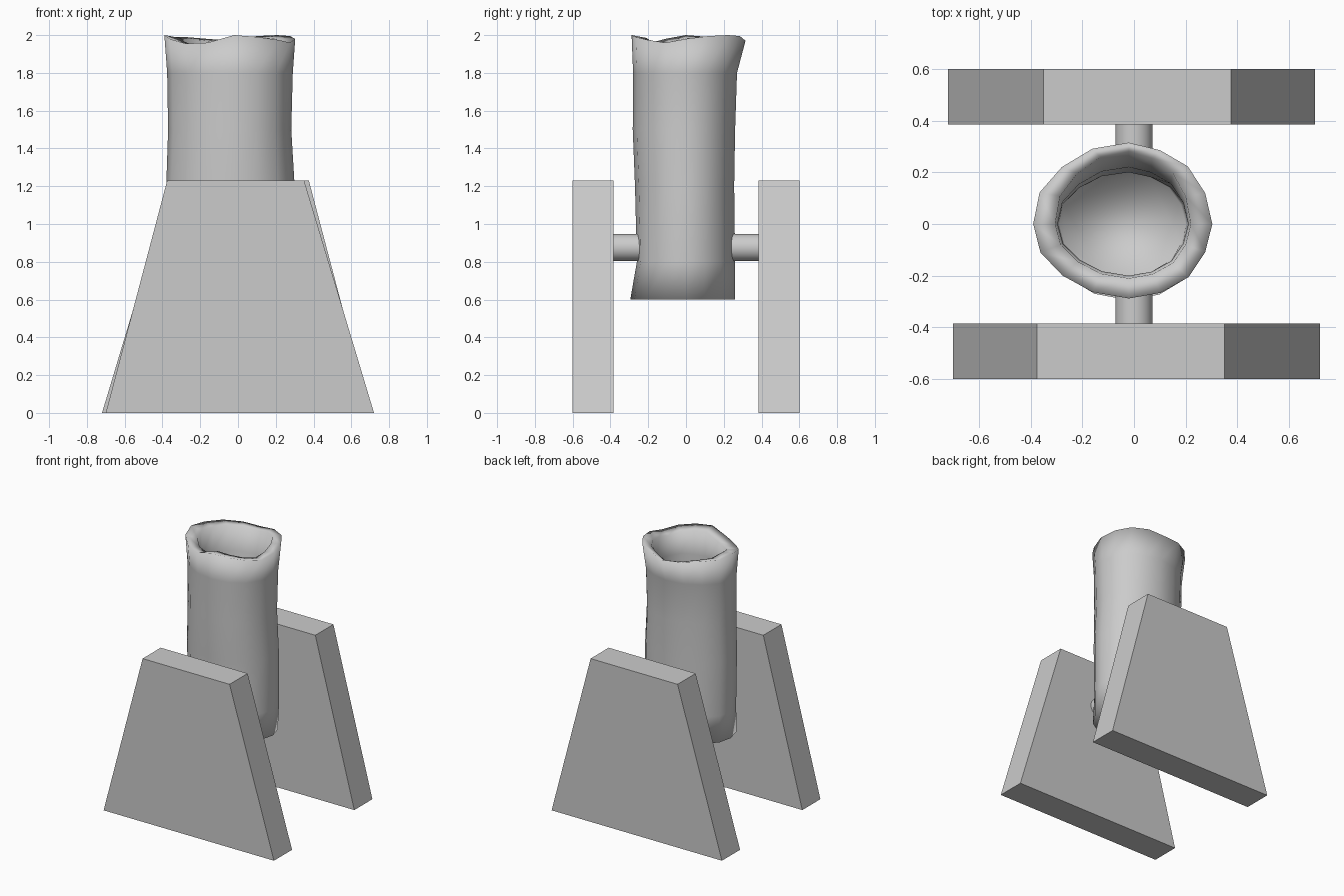
import bpy, bmesh, math

if "Cube" in bpy.data.objects:
    bpy.data.objects.remove(bpy.data.objects["Cube"])

N = 16


def finish(name, bm, smooth=False):
    bmesh.ops.recalc_face_normals(bm, faces=bm.faces)
    me = bpy.data.meshes.new(name)
    bm.to_mesh(me)
    bm.free()
    for p in me.polygons:
        p.use_smooth = smooth
    ob = bpy.data.objects.new(name, me)
    bpy.context.collection.objects.link(ob)
    return ob


def side_plate(name, s):
    # trapezoid slab; s = 1 front, -1 back (turned half round)
    outline = [(-0.70, 0), (0.72, 0), (0.35, 1.23), (-0.375, 1.23)]
    bm = bmesh.new()
    a = [bm.verts.new((s * x, -0.60 * s, z)) for x, z in outline]
    b = [bm.verts.new((s * x, -0.385 * s, z)) for x, z in outline]
    bm.faces.new(a)
    bm.faces.new(b)
    for i in range(4):
        j = (i + 1) % 4
        bm.faces.new((a[i], a[j], b[j], b[i]))
    finish(name, bm)


def pivot(name, s):
    # stub axle between plate and barrel
    bpy.ops.mesh.primitive_cylinder_add(
        vertices=32, radius=0.072, depth=0.19,
        location=(0, s * 0.305, 0.875), rotation=(math.pi / 2, 0, 0))
    bpy.context.object.name = name
    bpy.ops.object.shade_smooth_by_angle()


for label, s in (("front", 1), ("back", -1)):
    side_plate(label + "_side_plate", s)
    pivot(label + "_pivot", -s)

# barrel: rings of (z, left, right, front, back), outside then inside
outer = [(0.60, -0.37, 0.29, -0.295, 0.26), (0.80, -0.375, 0.30, -0.26, 0.26),
         (1.20, -0.38, 0.30, -0.27, 0.255), (1.50, -0.37, 0.282, -0.282, 0.26),
         (1.80, -0.375, 0.29, -0.28, 0.27), (2.00, -0.39, 0.303, -0.288, 0.315)]
inner = [(1.985, -0.305, 0.22, -0.21, 0.28), (1.80, -0.295, 0.21, -0.20, 0.22),
         (1.20, -0.295, 0.21, -0.20, 0.20), (0.70, -0.29, 0.20, -0.20, 0.20)]
# rim dip for each of the sixteen sides, counter-clockwise from +x
dip = [.02, .005, 0, .005, .03, .02, .01, .01, 0, .02, .045, .04, 0, .01, .025, .04]
# uneven hand-made wobble of the radius
wobble = [1, .99, 1, .98, 1, 1.0, .99, 1.01, 1, 1.0, .98, .99, 1, 1.0, 1.01, .99]

bm = bmesh.new()
rings = []
for z, l, r, f, b in outer + inner:
    ring = []
    for i in range(N):
        t = 2 * math.pi * i / N
        c, s = math.cos(t), math.sin(t)
        mid = -0.02
        x = mid + c * ((r - mid) if c > 0 else (mid - l)) * wobble[i]
        y = s * (b if s > 0 else -f) * wobble[i]
        ring.append(bm.verts.new((x, y, z - (dip[i] if z > 1.9 else 0))))
    rings.append(ring)
for a, b in zip(rings, rings[1:]):
    for i in range(N):
        j = (i + 1) % N
        bm.faces.new((a[i], a[j], b[j], b[i]))
bm.faces.new(rings[0])
bm.faces.new(rings[-1])
finish("barrel", bm, True)
